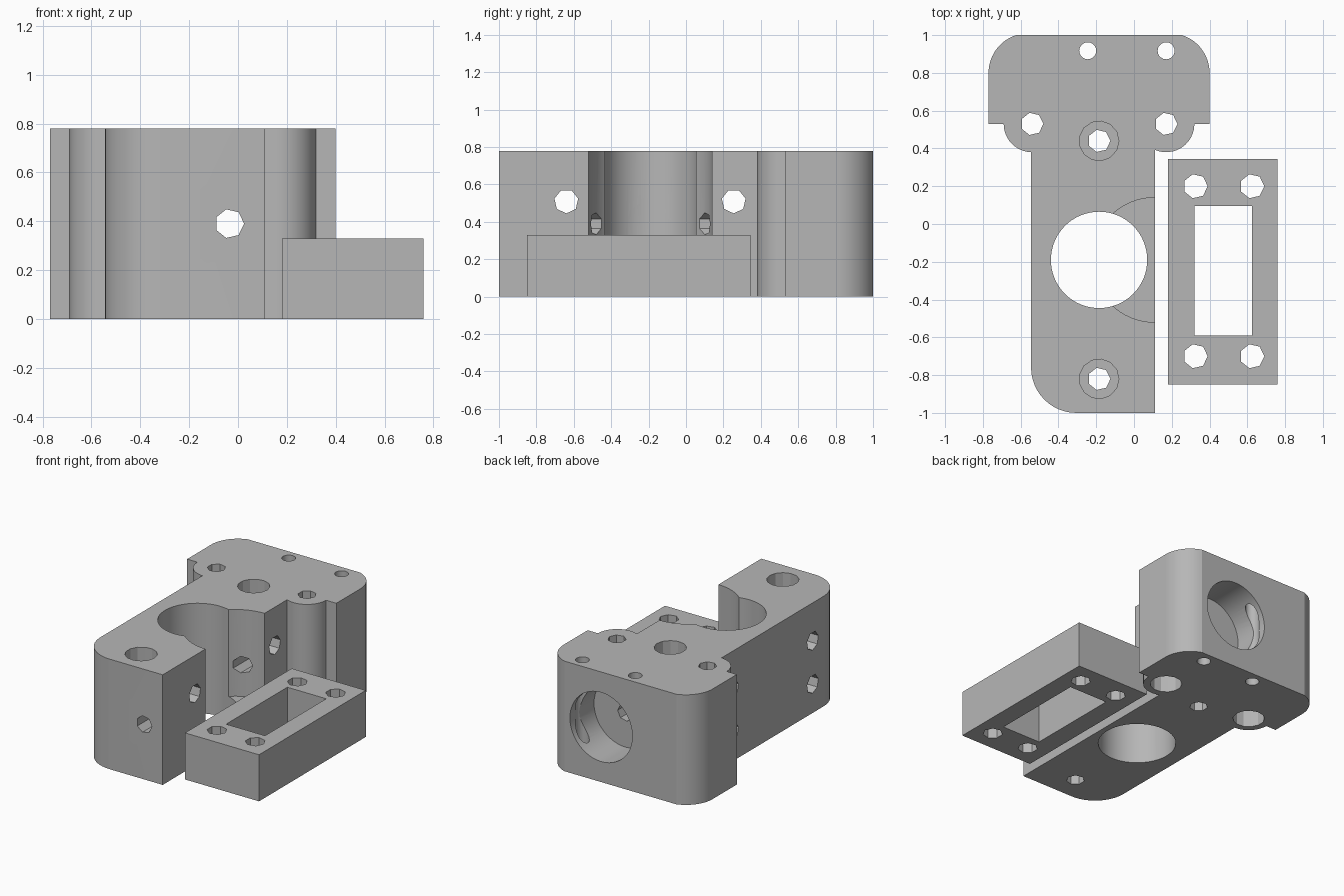
import bpy, bmesh, math
from mathutils import Matrix, Vector

if "Cube" in bpy.data.objects:
    bpy.data.objects.remove(bpy.data.objects["Cube"])

grey = bpy.data.materials.new("plain grey")
grey.diffuse_color = (0.47, 0.47, 0.47, 1)
grey.use_nodes = True
grey.node_tree.nodes["Principled BSDF"].inputs["Base Color"].default_value = grey.diffuse_color


def make_object(name, bm):
    bmesh.ops.recalc_face_normals(bm, faces=bm.faces)
    mesh = bpy.data.meshes.new(name)
    bm.to_mesh(mesh)
    bm.free()
    obj = bpy.data.objects.new(name, mesh)
    bpy.context.collection.objects.link(obj)
    mesh.materials.append(grey)
    return obj


def extrude_profile(name, points, height):
    bm = bmesh.new()
    face = bm.faces.new([bm.verts.new((x, y, 0)) for x, y in points])
    top = bmesh.ops.extrude_face_region(bm, geom=[face])["geom"]
    verts = [g for g in top if isinstance(g, bmesh.types.BMVert)]
    bmesh.ops.translate(bm, verts=verts, vec=(0, 0, height))
    return make_object(name, bm)


def arc(cx, cy, r, start, end, steps=12):
    angles = [math.radians(start + (end - start) * i / steps) for i in range(steps + 1)]
    return [(cx + r * math.cos(a), cy + r * math.sin(a)) for a in angles]


def box(name, low, high):
    return extrude_at(name, low, high)


def extrude_at(name, low, high):
    (x0, y0, z0), (x1, y1, z1) = low, high
    obj = extrude_profile(name, [(x0, y0), (x1, y0), (x1, y1), (x0, y1)], z1 - z0)
    obj.data.transform(Matrix.Translation((0, 0, z0)))
    return obj


def cylinder(axis, u, v, r, start, end, sides):
    """Cylinder along an axis; u, v are the other two coordinates in xyz order."""
    bm = bmesh.new()
    bmesh.ops.create_cone(bm, cap_ends=True, segments=sides, radius1=r, radius2=r,
                          depth=end - start)
    mid = (start + end) / 2
    # start with a corner on the +x side
    first = max(bm.verts, key=lambda p: p.co.x).co
    spin = Matrix.Rotation(-math.atan2(first.y, first.x), 4, 'Z')
    turn, centre = {
        'X': (Matrix.Rotation(math.pi / 2, 4, 'Y'), (mid, u, v)),
        'Y': (Matrix.Rotation(math.pi / 2, 4, 'X'), (u, mid, v)),
        'Z': (Matrix.Identity(4), (u, v, mid)),
    }[axis]
    bm.transform(Matrix.Translation(Vector(centre)) @ turn @ spin)
    return make_object("hole_cutter", bm)


def cut(obj, cutter):
    cutter.hide_render = True
    mod = obj.modifiers.new("cut", 'BOOLEAN')
    mod.operation = 'DIFFERENCE'
    mod.solver = 'EXACT'
    mod.object = cutter
    bpy.context.view_layer.objects.active = obj
    bpy.ops.object.modifier_apply(modifier=mod.name)
    bpy.data.objects.remove(cutter)


def finish(obj):
    bpy.ops.object.select_all(action='DESELECT')
    obj.select_set(True)
    bpy.context.view_layer.objects.active = obj
    bpy.ops.object.shade_smooth_by_angle(angle=math.radians(20))


# Main body outline: column, two round bosses and a wide back block
outline = [(0.11, -1)]
outline += arc(0.17, 0.53, 0.15, 246.4, 360)
outline += [(0.40, 0.53)]
outline += arc(0.19, 0.80, 0.21, 0, 72.2)
outline += arc(-0.56, 0.80, 0.21, 107.8, 180)
outline += [(-0.77, 0.53)]
outline += arc(-0.54, 0.53, 0.15, 180, 268)
outline += arc(-0.305, -0.76, 0.24, 180, 270)
body = extrude_profile("main_body", outline, 0.78)

# Large upright bore, and the round side opening above its floor
cut(body, cylinder('Z', -0.185, -0.19, 0.255, -0.1, 0.9, 64))
cut(body, cylinder('Z', 0.11, -0.19, 0.33, 0.165, 0.9, 64))

# Bolt holes with wide seats sunk from the top
for y in (0.44, -0.82):
    cut(body, cylinder('Z', -0.185, y, 0.06, -0.1, 0.9, 7))
    cut(body, cylinder('Z', -0.185, y, 0.105, 0.53, 0.9, 13))

# Bolt holes in the bosses, with wide seats sunk from below
for x in (-0.54, 0.17):
    cut(body, cylinder('Z', x, 0.53, 0.06, -0.1, 0.9, 7))
    cut(body, cylinder('Z', x, 0.53, 0.105, -0.1, 0.25, 13))

# Back socket, pin holes and the narrow front-to-back passage
cut(body, cylinder('Y', -0.035, 0.39, 0.245, 0.73, 1.1, 48))
for x in (-0.245, 0.17):
    cut(body, cylinder('Z', x, 0.917, 0.045, -0.1, 0.9, 20))
cut(body, cylinder('Y', -0.035, 0.39, 0.06, -1.1, 0.8, 7))

# Cross holes through the column
for y in (-0.64, 0.255):
    for z in (0.205, 0.51):
        cut(body, cylinder('X', y, z, 0.065, -0.7, 0.3, 7))
cut(body, cylinder('X', -0.195, 0.39, 0.12, -0.7, -0.2, 32))
finish(body)

# Separate clamp block with window, four bolt holes and a cross bore
clamp = box("clamp_block", (0.18, -0.85, 0), (0.76, 0.345, 0.33))
cut(clamp, box("window_cutter", (0.32, -0.59, -0.1), (0.625, 0.095, 0.5)))
for x in (0.325, 0.625):
    for y in (-0.70, 0.20):
        cut(clamp, cylinder('Z', x, y, 0.065, -0.1, 0.5, 7))
cut(clamp, cylinder('X', -0.255, 0.185, 0.122, 0.1, 0.9, 32))
finish(clamp)
